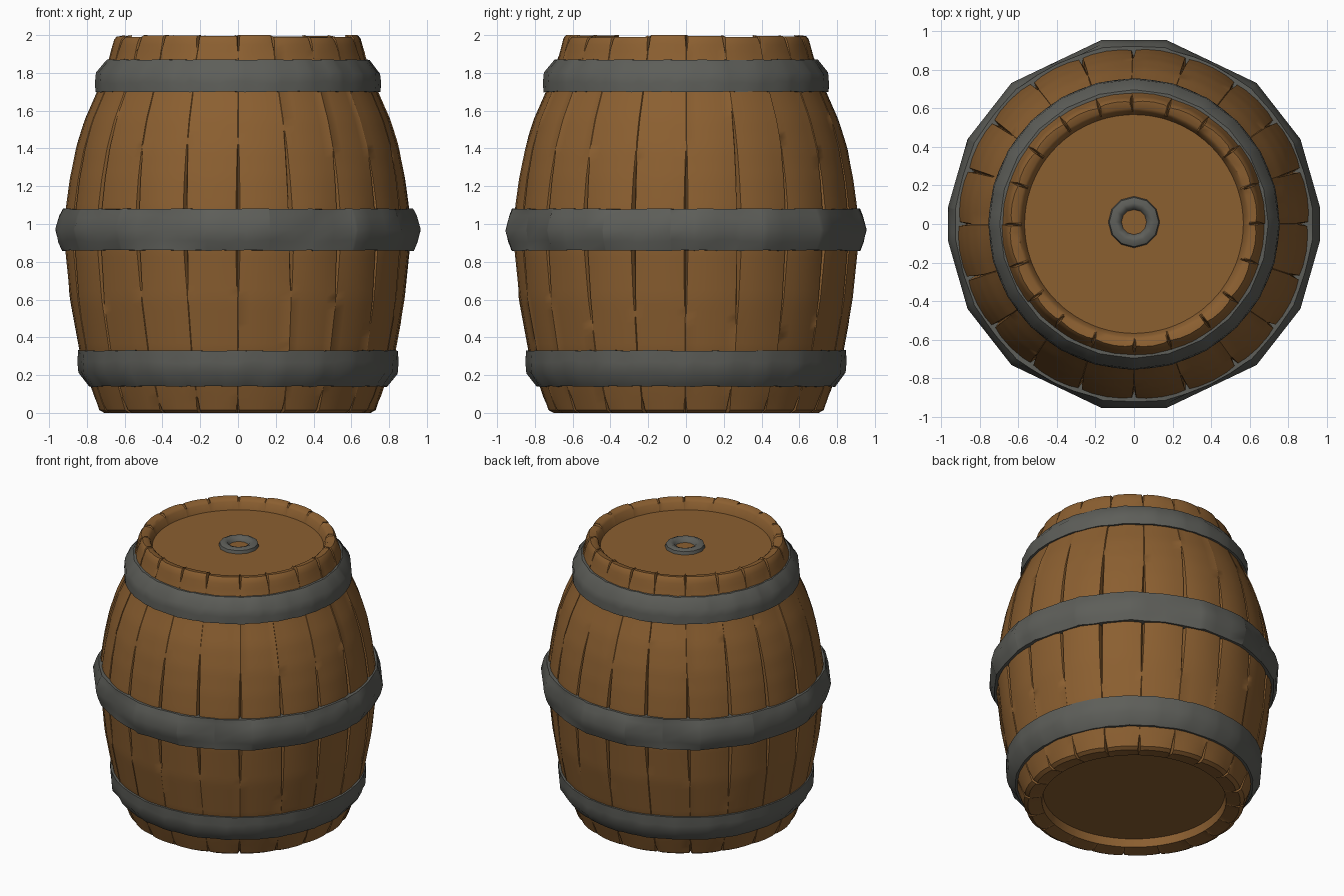
import bpy, bmesh, math, random
from math import cos, sin, pi, tau, radians

random.seed(7)
cube = bpy.data.objects.get("Cube")
if cube:
    bpy.data.objects.remove(cube, do_unlink=True)


def material(name, colour):
    mat = bpy.data.materials.new(name)
    mat.use_nodes = True
    mat.diffuse_color = (*colour, 1)
    mat.node_tree.nodes["Principled BSDF"].inputs["Base Color"].default_value = (*colour, 1)
    return mat


wood = material("brown wood", (0.26, 0.115, 0.03))
iron = material("grey iron", (0.11, 0.112, 0.10))


def skin(name, rings, mat, closed=False, angle=35):
    """Bridge rings of points into a smooth-shaded object."""
    bm = bmesh.new()
    rows = [[bm.verts.new(p) for p in ring] for ring in rings]
    n = len(rows[0])
    pairs = list(zip(rows, rows[1:]))
    if closed:
        pairs.append((rows[-1], rows[0]))
    for a, b in pairs:
        for i in range(n):
            j = (i + 1) % n
            bm.faces.new((a[i], a[j], b[j], b[i]))
    return finish(name, bm, mat, angle)


def finish(name, bm, mat, angle=35):
    bmesh.ops.recalc_face_normals(bm, faces=bm.faces)
    mesh = bpy.data.meshes.new(name)
    bm.to_mesh(mesh)
    bm.free()
    mesh.materials.append(mat)
    obj = bpy.data.objects.new(name, mesh)
    bpy.context.collection.objects.link(obj)
    bpy.ops.object.select_all(action="DESELECT")
    obj.select_set(True)
    bpy.context.view_layer.objects.active = obj
    bpy.ops.object.shade_smooth_by_angle(angle=radians(angle))
    return obj


# Barrel outline as (height, radius)
OUTLINE = [(0.01, 0.73), (0.14, 0.775), (0.33, 0.835), (0.6, 0.885), (0.86, 0.912),
           (0.97, 0.915), (1.08, 0.91), (1.24, 0.888), (1.4, 0.855), (1.55, 0.808),
           (1.7, 0.742), (1.87, 0.68), (1.985, 0.652)]


def body_radius(z):
    for (z0, r0), (z1, r1) in zip(OUTLINE, OUTLINE[1:]):
        if z <= z1:
            return r0 + (r1 - r0) * (z - z0) / (z1 - z0)
    return OUTLINE[-1][1]


# Staves: each joint opens into tapering cracks beside the hoops and at the rims
STAVES = 20
STEP = tau / STAVES
rand = random.uniform
staves = [dict(up=rand(0.3, 0.62), down=rand(0.25, 0.48), top=rand(0.05, 0.11),
               foot=rand(0.05, 0.12), lean=rand(-0.03, 0.03), lift=rand(-0.006, 0.005),
               drop=rand(0, 0.012)) for _ in range(STAVES)]


def crack(s, z):
    """Openness of a joint, from 0 (shut) to 1."""
    if z > 1.85:
        t = (2.0 - z) / s["top"]
    elif z >= 1.04:
        t = (z - 1.04) / s["up"]
    elif z > 0.9:
        t = 0
    elif z > 0.34:
        t = (0.9 - z) / s["down"]
    else:
        t = z / s["foot"]
    return max(0, 1 - t) ** 0.6


def stave_ring(r, z, joints=True):
    ring = []
    for i, s in enumerate(staves):
        nxt = staves[(i + 1) % STAVES]
        base = -pi / 2 + i * STEP
        here, there = crack(s, z), crack(nxt, z)
        bend = s["lean"] * (z - 1)
        bend_next = nxt["lean"] * (z - 1)
        w0, w1 = 0.003 + 0.010 * here, 0.003 + 0.010 * there
        columns = [(bend, -0.045 * here), (bend + w0, -0.006 * here),
                   (0.07, 0), (STEP / 2, 0.002), (STEP - 0.07, 0),
                   (STEP + bend_next - w1, -0.006 * there)]
        for k, (a, dr) in enumerate(columns):
            rr = r + (dr + (s["lift"] if k else 0) if joints else 0)
            zz = z - (s["drop"] if z > 1.97 and k else 0)
            ring.append((rr * cos(base + a), rr * sin(base + a), zz))
    return ring


ROWS = 56
rings = [stave_ring(0.60, 0.08, False), stave_ring(0.61, 0.012, False), stave_ring(0.705, 0)]
for k in range(ROWS + 1):
    z = 0.015 + 1.97 * k / ROWS
    rings.append(stave_ring(body_radius(z), z))
rings += [stave_ring(0.64, 2.0), stave_ring(0.60, 1.995, False),
          stave_ring(0.583, 1.98, False), stave_ring(0.565, 1.91, False)]
skin("staves", rings, wood)

# Recessed end boards
for name, z, r in (("top_lid", 1.92, 0.575), ("bottom_lid", 0.07, 0.61)):
    bm = bmesh.new()
    bmesh.ops.create_cone(bm, cap_ends=True, segments=40, radius1=r, radius2=r, depth=0.03)
    bmesh.ops.translate(bm, verts=bm.verts, vec=(0, 0, z - 0.015 if z > 1 else z + 0.015))
    finish(name, bm, wood)

# Hoops: hammered polygons that never sink below the staves
quarter = [5, 27, 49, 80]
CORNERS = sorted([radians(a) for q in quarter for a in (q, 180 - q, 180 + q, 360 - q)])
EVEN = [tau * i / 24 for i in range(24)]


def chord_factor(a, corners):
    """Radius of a unit polygon in direction a."""
    for c0, c1 in zip(corners, corners[1:] + [corners[0] + tau]):
        for aa in (a, a + tau):
            if c0 <= aa <= c1:
                return cos((c1 - c0) / 2) / cos(aa - (c0 + c1) / 2)
    return 1


def hoop(name, profile, corners):
    angles = sorted(set(corners + [c + 0.5 * (d - c) for c, d in
                    zip(corners, corners[1:] + [corners[0] + tau])] +
                    [tau * (i + 0.37) / 48 for i in range(48)]))
    rings = []
    for k, (r, z) in enumerate(profile):
        ring = []
        for a in angles:
            rr = max(r * chord_factor(a, corners), body_radius(z) + 0.012)
            zz = z + (rand(-0.008, 0.008) if 0 < k < len(profile) - 1 else rand(-0.003, 0.003))
            ring.append((rr * cos(a), rr * sin(a), zz))
        rings.append(ring)
    # inner wall hidden inside the staves
    for r, z in (profile[-1], profile[0]):
        rings.append([((r - 0.08) * cos(a), (r - 0.08) * sin(a), z) for a in angles])
    skin(name, rings, iron, closed=True, angle=40)


hoop("lower_hoop", [(0.79, 0.14), (0.845, 0.21), (0.85, 0.27), (0.845, 0.33)], EVEN)
hoop("middle_hoop", [(0.935, 0.86), (0.955, 0.91), (0.97, 0.97), (0.95, 1.04), (0.93, 1.08)], CORNERS)
hoop("upper_hoop", [(0.755, 1.70), (0.757, 1.75), (0.752, 1.80), (0.697, 1.87)], EVEN)

# Ring around the bung hole
ring_rows = []
for r, z in ((0.135, 1.915), (0.128, 1.942), (0.10, 1.955), (0.075, 1.945), (0.063, 1.915)):
    ring_rows.append([(r * cos(tau * i / 12), 0.01 + r * sin(tau * i / 12), z) for i in range(12)])
skin("bung_ring", ring_rows, iron, closed=True, angle=50)
